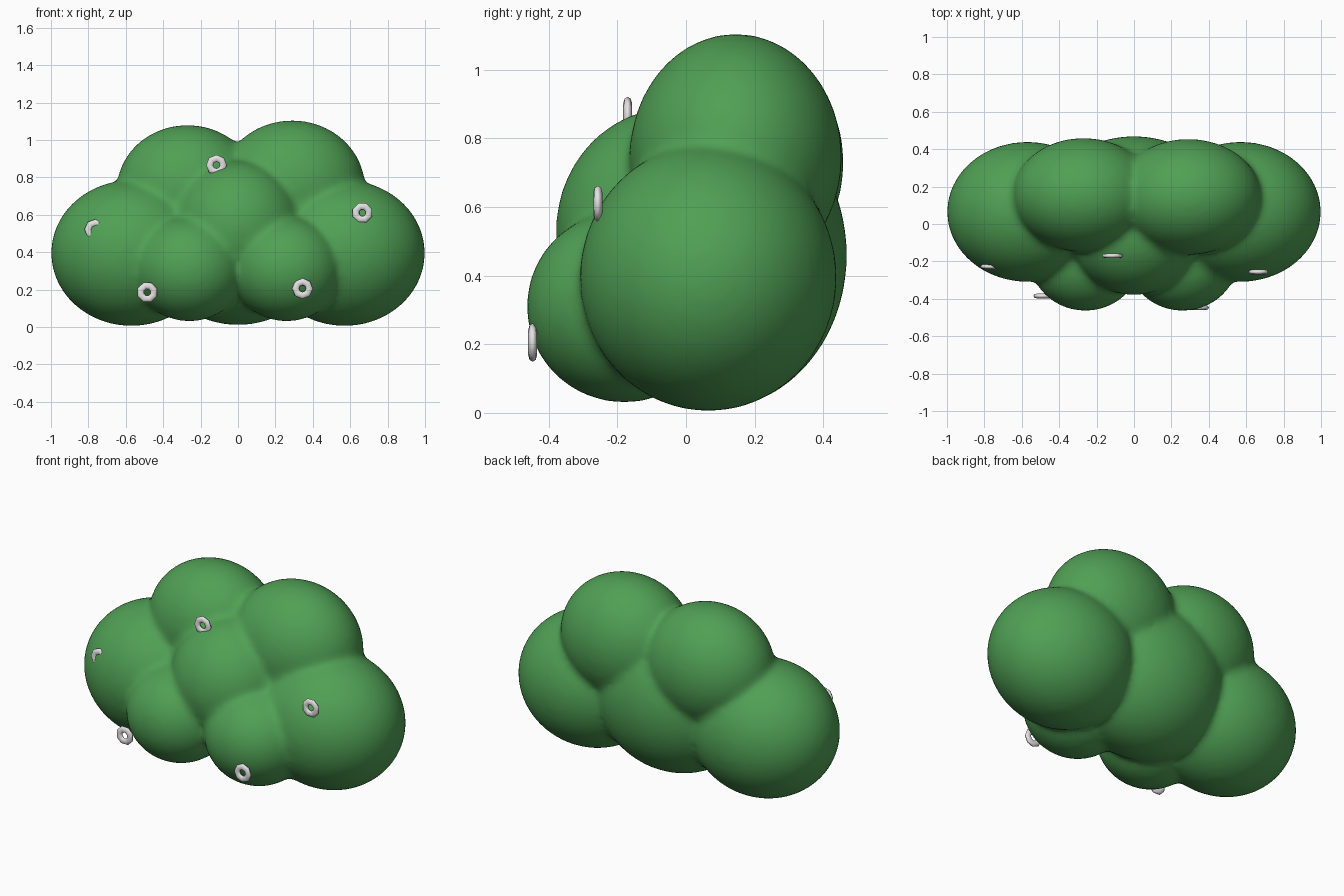
import bpy
import math

if "Cube" in bpy.data.objects:
    bpy.data.objects.remove(bpy.data.objects["Cube"], do_unlink=True)


def material(name, rgb):
    mat = bpy.data.materials.new(name)
    mat.use_nodes = True
    mat.diffuse_color = (*rgb, 1)
    mat.node_tree.nodes["Principled BSDF"].inputs["Base Color"].default_value = (*rgb, 1)
    return mat


green = material("leaf green", (0.08, 0.35, 0.09))
white = material("flower white", (0.78, 0.76, 0.76))


def puff(center, radii):
    bpy.ops.mesh.primitive_uv_sphere_add(segments=48, ring_count=24, radius=1, location=center)
    bpy.context.object.scale = radii
    return bpy.context.object


# Overlapping rounded clumps of foliage
puffs = [
    puff((0, 0.08, 0.46), (0.48, 0.39, 0.45)),
    puff((0, -0.04, 0.53), (0.35, 0.34, 0.36)),
    puff((-0.27, 0.155, 0.73), (0.38, 0.305, 0.35)),
    puff((0.29, 0.145, 0.745), (0.39, 0.31, 0.36)),
]
for side in (-1, 1):
    puffs.append(puff((0.57 * side, 0.065, 0.395), (0.43, 0.375, 0.39)))
    puffs.append(puff((0.26 * side, -0.18, 0.31), (0.3, 0.285, 0.28)))

# Fuse the clumps into one softly creased bush
bpy.ops.object.select_all(action="DESELECT")
for obj in puffs:
    obj.select_set(True)
bush = puffs[0]
bpy.context.view_layer.objects.active = bush
bpy.ops.object.join()
bpy.ops.object.transform_apply(location=True, rotation=True, scale=True)
bush.name = "bush"
bush.data.materials.clear()
bush.data.materials.append(green)
fuse = bush.modifiers.new("fuse", "REMESH")
fuse.mode = "VOXEL"
fuse.voxel_size = 0.018
fuse.use_smooth_shade = True
soften = bush.modifiers.new("soften", "SMOOTH")
soften.factor = 0.5
soften.iterations = 12

# Small flattened ring flowers on the front
flowers = [(-0.115, -0.17, 0.865), (0.665, -0.257, 0.61), (0.345, -0.447, 0.205),
           (-0.485, -0.385, 0.185), (-0.765, -0.228, 0.52)]
for i, spot in enumerate(flowers):
    bpy.ops.mesh.primitive_torus_add(
        major_segments=8, minor_segments=8, major_radius=0.037, minor_radius=0.019,
        location=spot, rotation=(math.pi / 2, 0.4 * i, 0))
    ring = bpy.context.object
    ring.name = f"flower_ring_{i + 1}"
    ring.scale.z = 0.68
    ring.data.materials.append(white)
    bpy.ops.object.shade_smooth()
